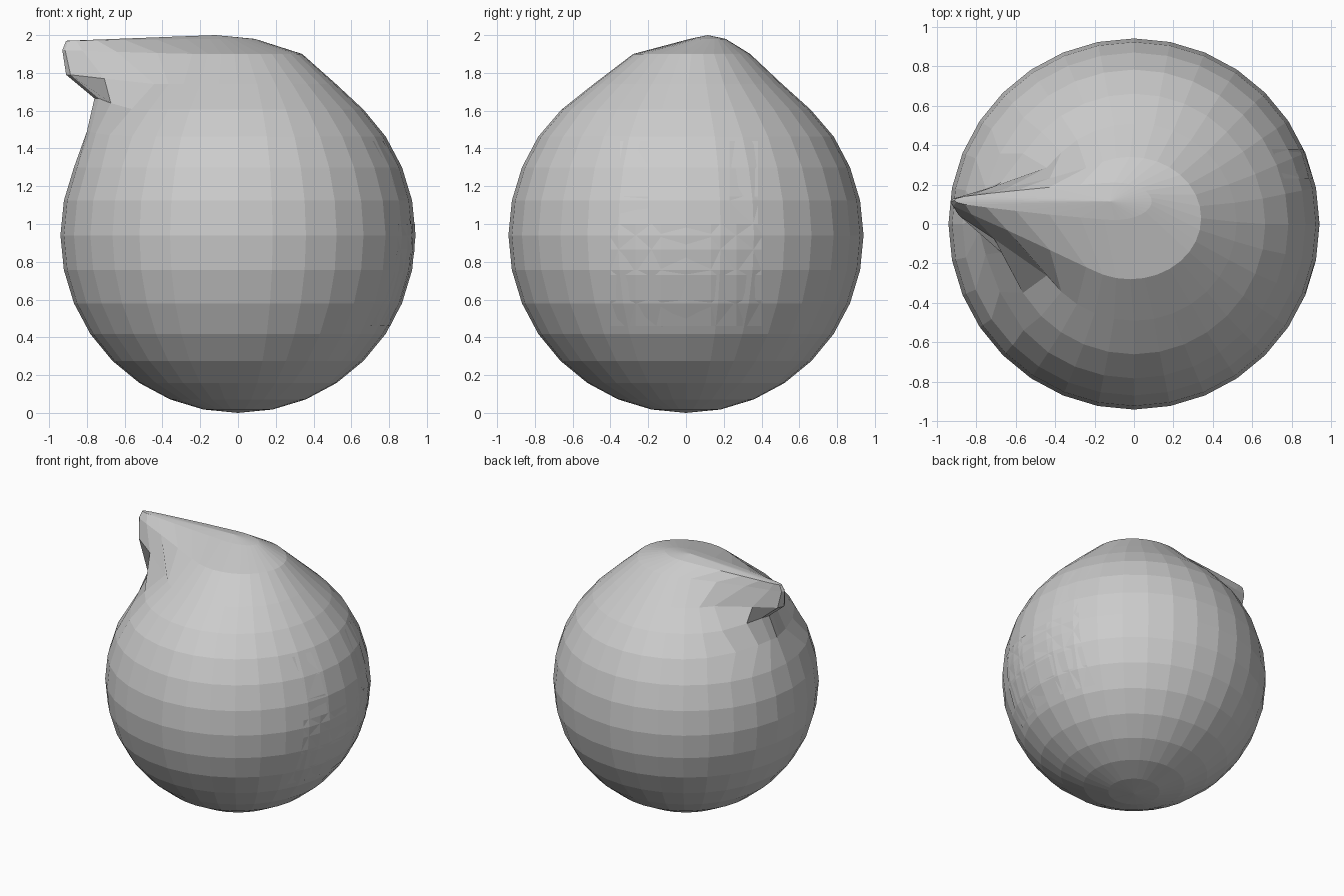
import bpy
from math import pi, sin, cos, radians

if "Cube" in bpy.data.objects:
    bpy.data.objects.remove(bpy.data.objects["Cube"])

R, SEG, RINGS = 0.94, 32, 16


def make(name, verts, faces):
    mesh = bpy.data.meshes.new(name)
    mesh.from_pydata(verts, [], faces)
    ob = bpy.data.objects.new(name, mesh)
    bpy.context.collection.objects.link(ob)
    return ob


def falloff(d, full, end):
    t = max(0.0, min(1.0, (end - d) / (end - full)))
    return t * t * (3 - 2 * t)


# Rings pulled into the curl: centre x, y, radius x, y, z,
# tip x, y, z, tip half width, full-pull angle, zero-pull angle
CURL = {
    1: (-.10, .115, .19, .095, 1.98, -.91, .12, 1.97, .05, 12, 85),
    2: (-.02, .03, .36, .31, 1.90, -.93, .11, 1.92, .07, 10, 62),
    3: (0, .01, .52, .50, 1.74, -.91, .09, 1.79, .10, 12, 36),
    4: (0, 0, .665, .66, 1.605, -.76, .06, 1.665, .14, 10, 38),
    5: (0, 0, .782, .782, 1.463, -.80, .02, 1.49, .15, 5, 50),
}


def ring_point(k, j):
    a = 2 * pi * j / SEG
    th = pi * k / RINGS
    if k not in CURL:
        return (R * sin(th) * cos(a), R * sin(th) * sin(a), R + R * cos(th))
    cx, cy, rx, ry, z, tx, ty, tz, half, full, end = CURL[k]
    d = abs(180 - 360 * j / SEG)
    w = falloff(d, full, end)
    side = max(-1, min(1, (180 - 360 * j / SEG) / end * 1.5))
    base = (cx + rx * cos(a), cy + ry * sin(a), z)
    tip = (tx + 0.05 * abs(side), ty + half * side, tz)
    return tuple(b + (t - b) * w for b, t in zip(base, tip))


# Round body with the top drawn out into a sideways curl
verts = [ring_point(k, j) for k in range(1, RINGS) for j in range(SEG)]
faces = []
for k in range(RINGS - 2):
    for j in range(SEG):
        n = (j + 1) % SEG
        faces.append((k * SEG + j, (k + 1) * SEG + j, (k + 1) * SEG + n, k * SEG + n))
top, bottom = len(verts), len(verts) + 1
verts += [(-.12, .115, 2.0), (0, 0, 0)]
last = (RINGS - 2) * SEG
for j in range(SEG):
    n = (j + 1) % SEG
    faces.append((top, j, n))
    faces.append((bottom, last + n, last + j))
make("body", verts, faces)


# Thin face panels wrapped on the right side
def panel(name, y0, y1, z0, z1, ny, nz, r):
    pv, pf = [], []
    for i in range(nz + 1):
        for j in range(ny + 1):
            y = y0 + (y1 - y0) * j / ny
            z = z0 + (z1 - z0) * i / nz
            pv.append(((r * r - y * y - (z - R) ** 2) ** .5, y, z))
    for i in range(nz):
        for j in range(ny):
            a = i * (ny + 1) + j
            pf.append((a, a + 1, a + ny + 2, a + ny + 1))
    make(name, pv, pf)


panel("mouth_panel", -.40, .40, .46, 1.0, 6, 4, .938)
for name, y0, y1 in (("eye_panel_front", -.35, -.20), ("eye_panel_back", .23, .38)):
    panel(name, y0, y1, 1.0, 1.44, 1, 3, .938)
panel("tooth_panel", -.13, .14, .28, .46, 2, 1, .935)
